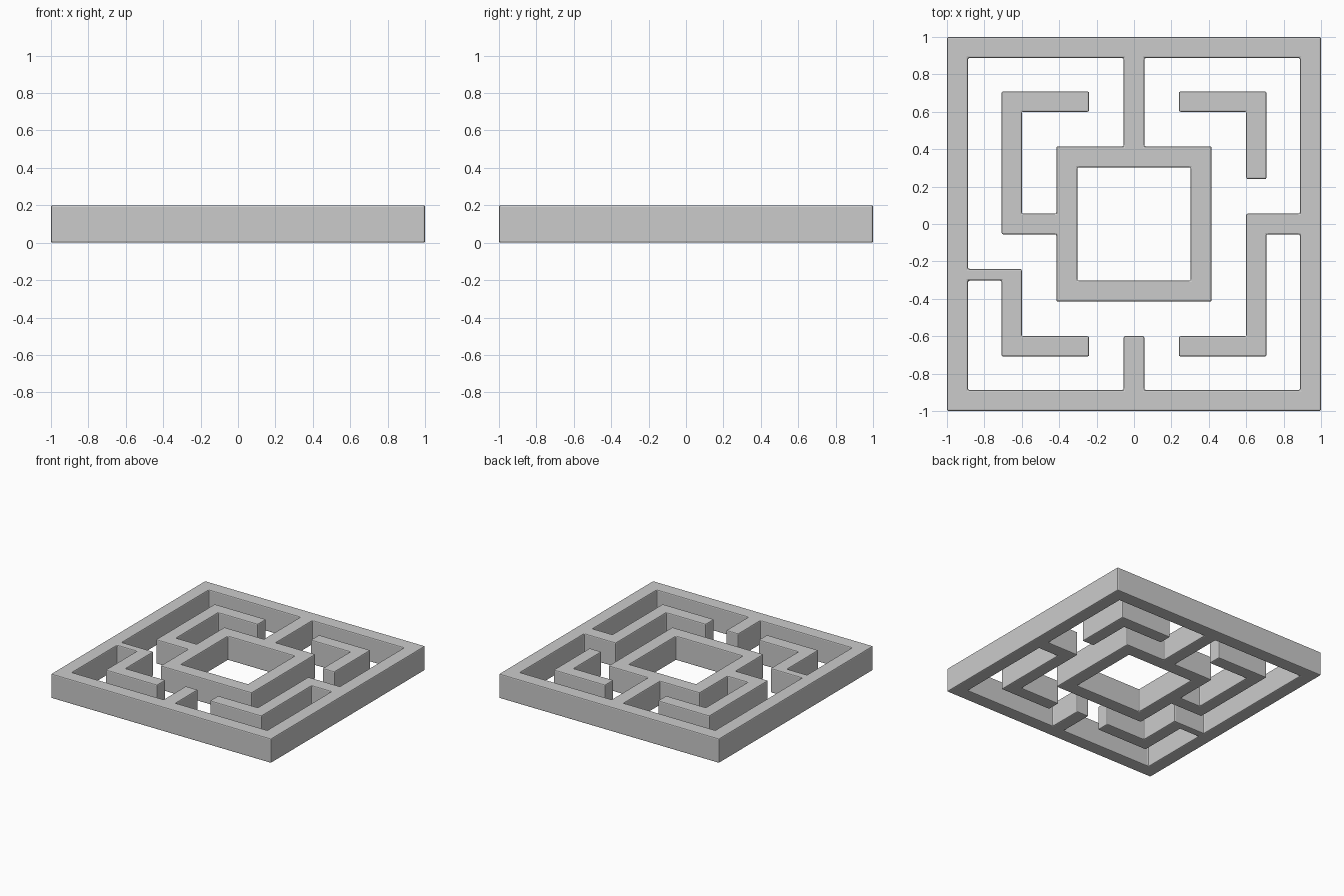
import bpy, bmesh

if "Cube" in bpy.data.objects:
    bpy.data.objects.remove(bpy.data.objects["Cube"])

H, R = 0.2, 0.008          # wall height, edge rounding
O, I = 1.0, 0.887          # outer frame, outside and inside
A, B = 0.708, 0.6          # middle walls, outside and inside
C, D = 0.415, 0.303        # centre ring, outside and inside
W, G = 0.055, 0.24         # half wall width, gap ends


def ring(o, i):
    return [(-o, o, i, o), (-o, o, -o, -i), (-o, -i, -o, o), (i, o, -o, o)]


def build_walls(name, rects):
    """Union of rectangles (x0, x1, y0, y1) as one solid with softened edges."""
    xs = sorted({v for r in rects for v in r[:2]})
    ys = sorted({v for r in rects for v in r[2:]})
    bm = bmesh.new()
    verts = {}

    def vert(x, y):
        if (x, y) not in verts:
            verts[x, y] = bm.verts.new((x, y, 0))
        return verts[x, y]

    for x0, x1 in zip(xs, xs[1:]):
        for y0, y1 in zip(ys, ys[1:]):
            cx, cy = (x0 + x1) / 2, (y0 + y1) / 2
            if any(r[0] < cx < r[1] and r[2] < cy < r[3] for r in rects):
                bm.faces.new([vert(x0, y0), vert(x1, y0), vert(x1, y1), vert(x0, y1)])
    res = bmesh.ops.extrude_face_region(bm, geom=bm.faces[:], use_keep_orig=True)
    top = [g for g in res["geom"] if isinstance(g, bmesh.types.BMVert)]
    bmesh.ops.translate(bm, verts=top, vec=(0, 0, H))
    bmesh.ops.recalc_face_normals(bm, faces=bm.faces[:])
    sharp = [e for e in bm.edges if len(e.link_faces) == 2 and e.calc_face_angle() > 0.5]
    bmesh.ops.bevel(bm, geom=sharp, offset=R, segments=2, profile=0.5,
                    affect='EDGES', clamp_overlap=True)
    me = bpy.data.meshes.new(name)
    bm.to_mesh(me)
    bm.free()
    ob = bpy.data.objects.new(name, me)
    bpy.context.collection.objects.link(ob)
    return ob


# Connected maze: frame, centre ring, and all walls joined to them
maze = ring(O, I) + ring(C, D) + [
    (-W, W, C, I), (-W, W, -I, -B),                              # top and bottom bars
    (-A, -G, B, A), (-A, -B, -W, A), (-A, -C, -W, W),            # upper left wall
    (B, I, -W, W), (B, A, -A, W), (G, A, -A, -B),                # lower right wall
    (-I, -B, -D, -G), (-A, -B, -A, -G), (-A, -G, -A, -B),        # lower left wall
]
build_walls("maze_walls", maze)

# Free-standing corner wall
build_walls("corner_wall", [(G, A, B, A), (B, A, G, A)])
